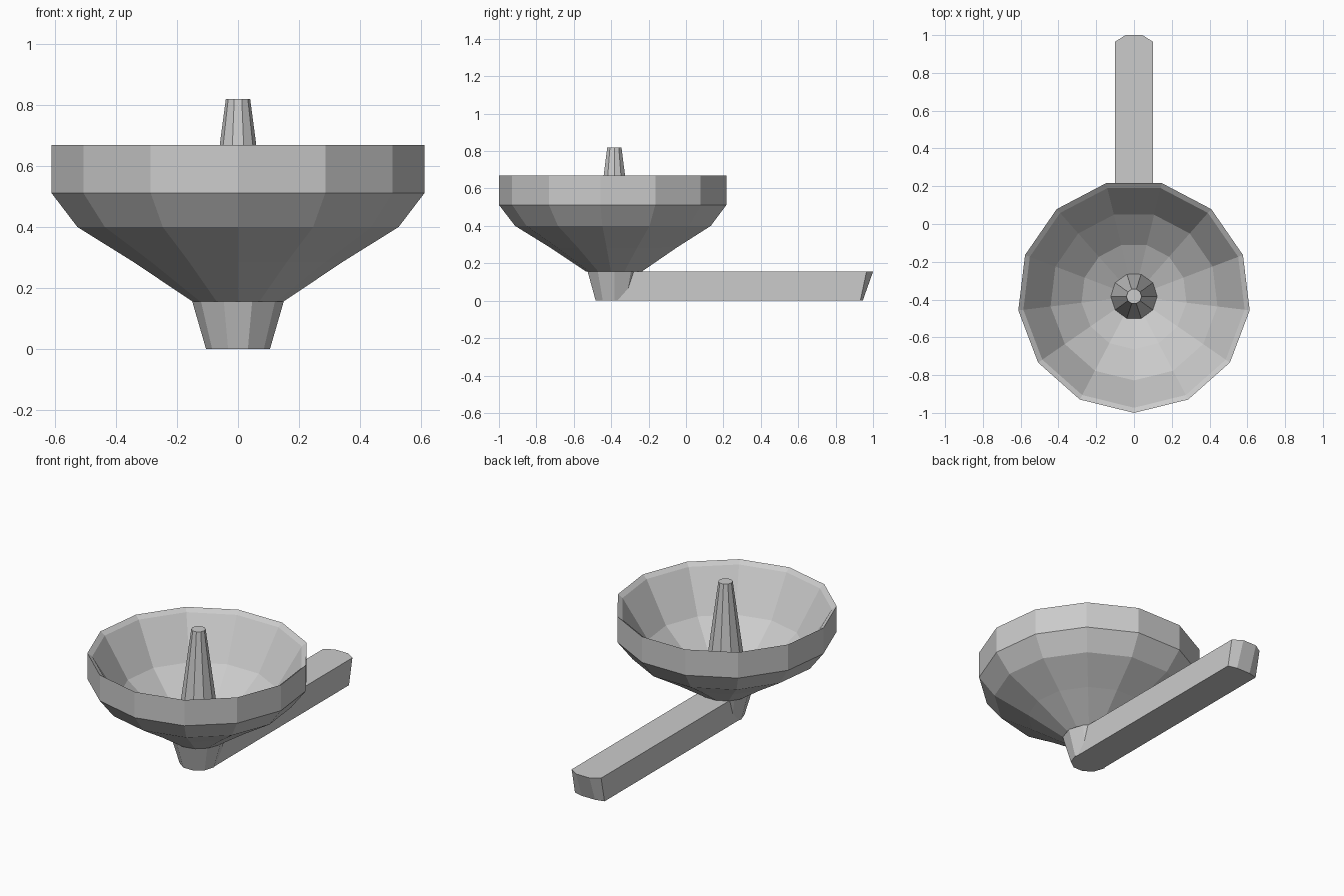
import bpy, bmesh, math

if "Cube" in bpy.data.objects:
    bpy.data.objects.remove(bpy.data.objects["Cube"])

CY = -0.383  # centre of the dish along y


def finish(name, bm):
    bmesh.ops.recalc_face_normals(bm, faces=bm.faces)
    me = bpy.data.meshes.new(name)
    bm.to_mesh(me)
    bm.free()
    ob = bpy.data.objects.new(name, me)
    bpy.context.collection.objects.link(ob)
    return ob


def lathe(name, profile, sides, start):
    """Closed faceted solid from (radius, z) rings, capped at both ends."""
    bm = bmesh.new()
    rings = []
    for r, z in profile:
        angles = [start + 2 * math.pi * k / sides for k in range(sides)]
        rings.append([bm.verts.new((r * math.cos(a), CY + r * math.sin(a), z))
                      for a in angles])
    for low, high in zip(rings, rings[1:]):
        for k in range(sides):
            n = (k + 1) % sides
            bm.faces.new((low[k], low[n], high[n], high[k]))
    bm.faces.new(rings[0])
    bm.faces.new(rings[-1])
    return finish(name, bm)


# Thirteen-sided dish: outside going up, bevelled lip, inside going down
lathe("bowl", [(0.15, 0.155), (0.345, 0.285), (0.531, 0.40), (0.617, 0.512),
               (0.617, 0.67), (0.59, 0.65), (0.445, 0.41), (0.28, 0.27),
               (0.11, 0.19)], 13, -math.pi / 2)

# Tapered ten-sided foot and centre spike
lathe("foot", [(0.105, 0.0), (0.15, 0.155)], 10, 0)
lathe("spike", [(0.125, 0.18), (0.04, 0.82)], 10, 0)

# Flat handle with a chamfered, undercut end
bm = bmesh.new()
loops = []
for z, tip, corner, half in ((0.0, 0.945, 0.932, 0.045), (0.155, 1.0, 0.965, 0.045)):
    outline = [(-0.1, CY), (0.1, CY), (0.1, corner), (half, tip),
               (-half, tip), (-0.1, corner)]
    loops.append([bm.verts.new((x, y, z)) for x, y in outline])
for k in range(6):
    n = (k + 1) % 6
    bm.faces.new((loops[0][k], loops[0][n], loops[1][n], loops[1][k]))
bm.faces.new(loops[0])
bm.faces.new(loops[1])
finish("handle", bm)
